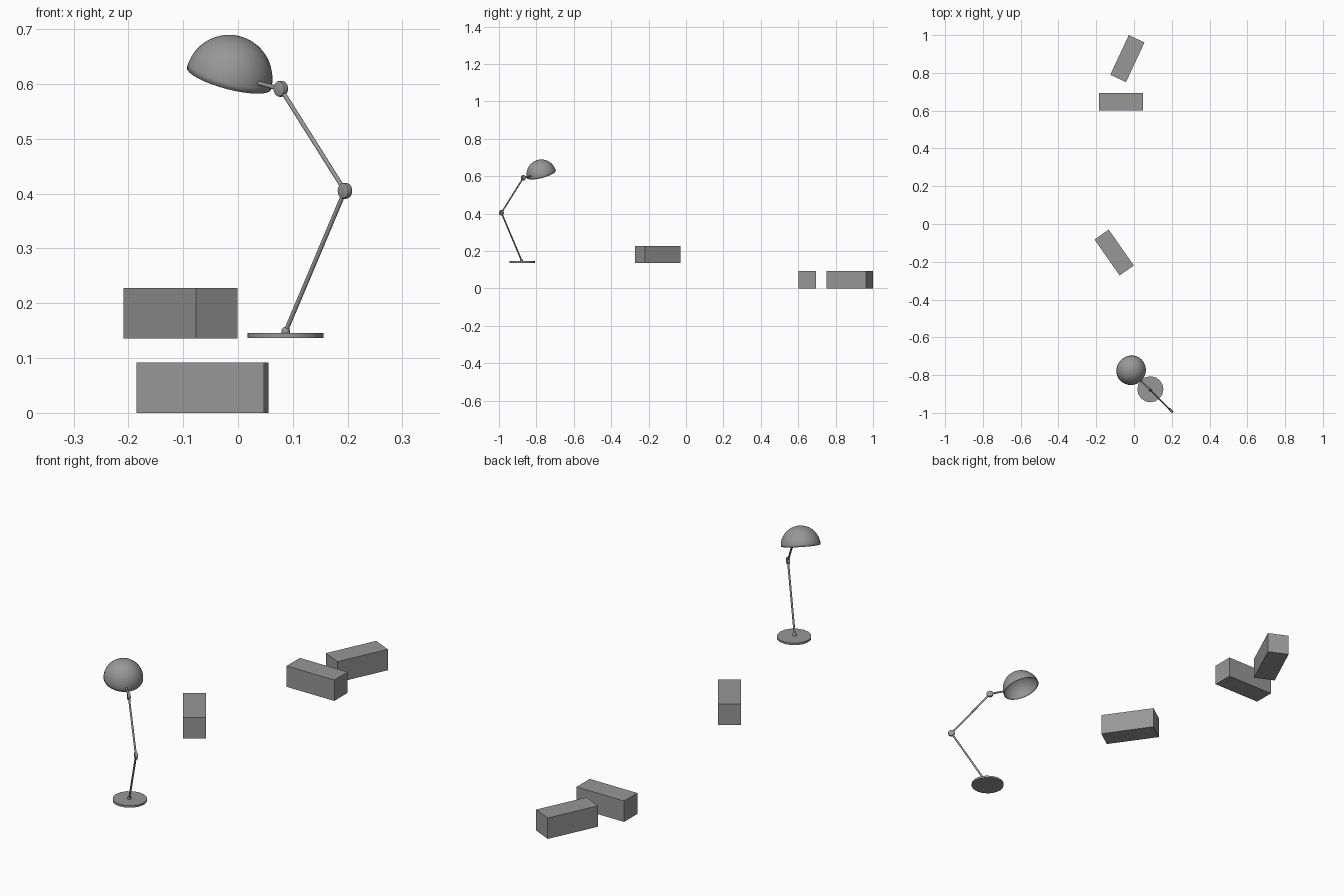
import bpy, bmesh, math
from mathutils import Vector, Matrix

if "Cube" in bpy.data.objects:
    bpy.data.objects.remove(bpy.data.objects["Cube"])

# One dark grey for everything
grey = bpy.data.materials.new("dark_grey")
grey.diffuse_color = (0.31, 0.31, 0.31, 1)
grey.use_nodes = True
grey.node_tree.nodes["Principled BSDF"].inputs["Base Color"].default_value = grey.diffuse_color


def make_object(name, bm, smooth=True):
    mesh = bpy.data.meshes.new(name)
    bm.to_mesh(mesh)
    bm.free()
    mesh.materials.append(grey)
    ob = bpy.data.objects.new(name, mesh)
    bpy.context.collection.objects.link(ob)
    if smooth:
        bpy.ops.object.select_all(action='DESELECT')
        ob.select_set(True)
        bpy.context.view_layer.objects.active = ob
        bpy.ops.object.shade_smooth_by_angle(angle=math.radians(40))
    return ob


def block(name, center, angle):
    bm = bmesh.new()
    bmesh.ops.create_cube(bm, size=1)
    bm.transform(Matrix.Translation(center)
                 @ Matrix.Rotation(math.radians(angle), 4, 'Z')
                 @ Matrix.Diagonal((0.232, 0.092, 0.092, 1)))
    return make_object(name, bm, False)


def rod(name, a, b, radius, sides=16, chamfer=0):
    a, b = Vector(a), Vector(b)
    d = b - a
    bm = bmesh.new()
    bmesh.ops.create_cone(bm, cap_ends=True, segments=sides, radius1=radius,
                          radius2=radius, depth=d.length)
    if chamfer:
        rims = [e for e in bm.edges if abs(e.verts[0].co.z - e.verts[1].co.z) < 1e-5]
        bmesh.ops.bevel(bm, geom=rims, offset=chamfer, segments=2, profile=0.5,
                        affect='EDGES')
    bm.transform(Matrix.Translation((a + b) / 2)
                 @ d.to_track_quat('Z', 'Y').to_matrix().to_4x4())
    return make_object(name, bm)


def ball(name, center, radius):
    bm = bmesh.new()
    bmesh.ops.create_uvsphere(bm, u_segments=16, v_segments=10, radius=radius)
    bm.transform(Matrix.Translation(center))
    return make_object(name, bm)


# Three loose blocks
block("straight_block", (-0.069, 0.648, 0.046), 0)
block("turned_block", (-0.035, 0.8755, 0.046), 65)
block("raised_block", (-0.105, -0.151, 0.182), -55)

# Lamp key points
foot = Vector((0.087, -0.879, 0.149))
elbow = Vector((0.195, -0.987, 0.405))
wrist = Vector((0.078, -0.870, 0.591))
head = Vector((-0.0165, -0.773, 0.610))
side = Vector((1, 1, 0)).normalized()

# Base and foot pivot
rod("lamp_base", (0.0865, -0.875, 0.137), (0.0865, -0.875, 0.146), 0.069, 16)
ball("foot_pivot", foot, 0.008)

# Arms and rounded hinge discs
rod("lower_arm", foot, elbow, 0.004)
rod("upper_arm", elbow, wrist, 0.004)
for name, p in (("elbow_hinge", elbow), ("wrist_hinge", wrist)):
    rod(name, p - side * 0.006, p + side * 0.006, 0.0145, 20, 0.003)

# Neck reaching into the shade
rod("shade_neck", wrist, (0.034, -0.826, 0.602), 0.004)

# Open hemispherical shade, low edge towards the arm
bm = bmesh.new()
bmesh.ops.create_uvsphere(bm, u_segments=32, v_segments=24, radius=0.0795)
bmesh.ops.delete(bm, geom=[v for v in bm.verts if v.co.z < -0.001], context='VERTS')
bm.transform(Matrix.Translation(head)
             @ Matrix.Rotation(math.radians(20.5), 4, Vector((1, 1, 0))))
shade = make_object("lamp_shade", bm)
wall = shade.modifiers.new("wall", 'SOLIDIFY')
wall.thickness = 0.002
wall.offset = -1
